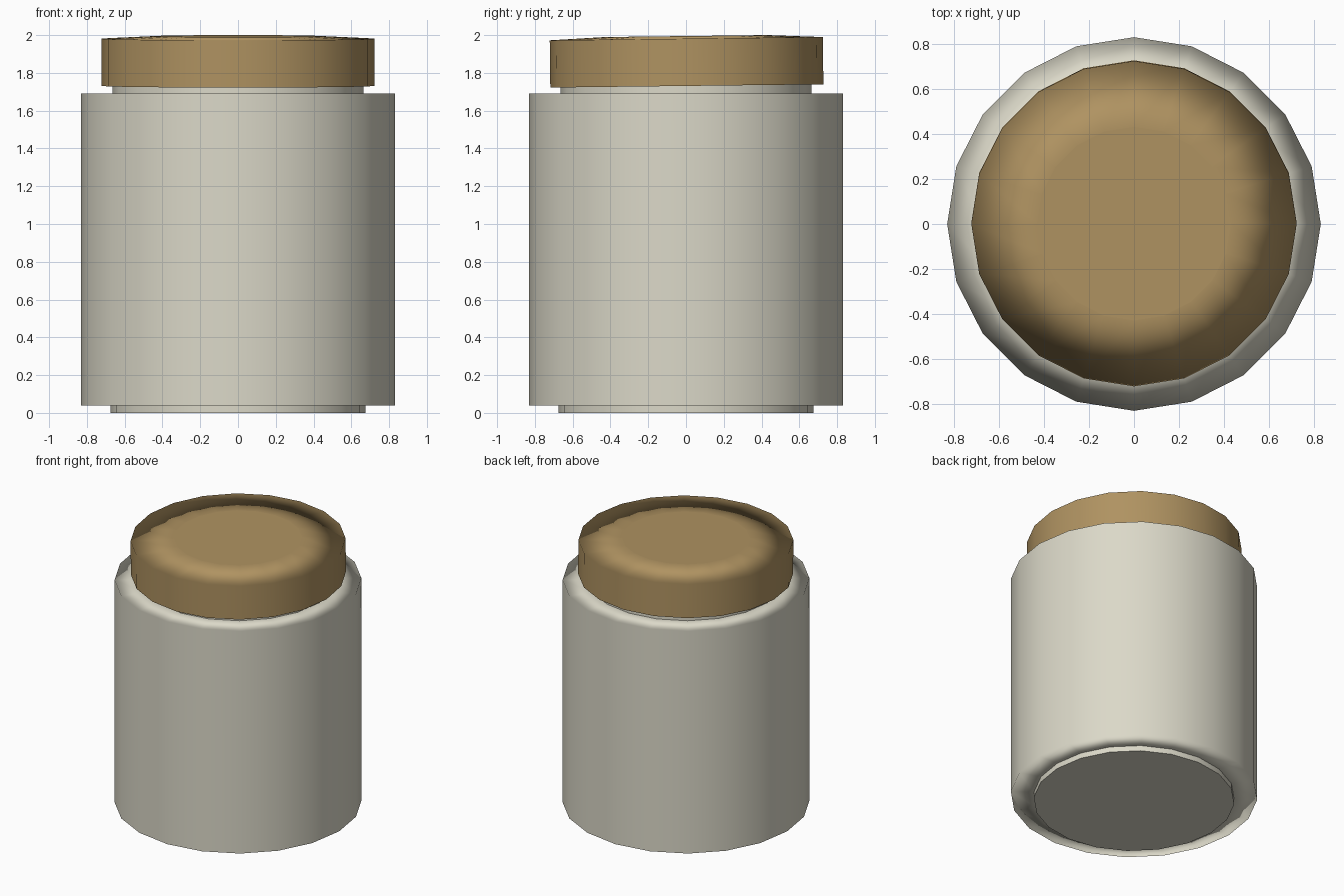
import bpy, math

if "Cube" in bpy.data.objects:
    bpy.data.objects.remove(bpy.data.objects["Cube"])

SIDES = 20


def material(name, rgb):
    m = bpy.data.materials.new(name)
    m.diffuse_color = (*rgb, 1.0)
    m.use_nodes = True
    m.node_tree.nodes["Principled BSDF"].inputs["Base Color"].default_value = m.diffuse_color
    return m


def lathe(name, profile, mat, radial_above=None):
    """Revolve (radius, height) points; both ends are closed with flat caps.
    Rings wider than radial_above get soft outward normals, so the wall stays
    clean and the top rolls over smoothly."""
    verts = [(r * math.cos(2 * math.pi * i / SIDES),
              r * math.sin(2 * math.pi * i / SIDES), z)
             for r, z in profile for i in range(SIDES)]
    faces = [list(reversed(range(SIDES)))]
    for k in range(len(profile) - 1):
        a, b = k * SIDES, (k + 1) * SIDES
        for i in range(SIDES):
            j = (i + 1) % SIDES
            faces.append([a + i, a + j, b + j, b + i])
    faces.append(list(range(len(verts) - SIDES, len(verts))))
    mesh = bpy.data.meshes.new(name)
    mesh.from_pydata(verts, [], faces)
    mesh.materials.append(mat)
    mesh.shade_smooth()
    # soft sideways normals on outer rings, straight ones on the flat caps
    normals = []
    for p in mesh.polygons:
        for v in p.vertices:
            x, y, z = verts[v]
            r = math.hypot(x, y)
            if abs(p.normal.z) > 0.9 and (r < radial_above or len(p.vertices) > 4):
                normals.append(tuple(p.normal))
            else:
                normals.append((x / r, y / r, 0.0))
    mesh.normals_split_custom_set(normals)
    ob = bpy.data.objects.new(name, mesh)
    bpy.context.collection.objects.link(ob)
    return ob


cream = material("cream_ceramic", (0.71, 0.69, 0.58))
wood = material("brown_wood", (0.43, 0.29, 0.12))

# jar: flat foot, straight wall, flat shoulder, neck
lathe("jar_body", [
    (0.675, 0.0), (0.675, 0.04), (0.83, 0.04),
    (0.83, 1.69), (0.665, 1.69), (0.665, 1.78),
], cream, 0.7)

# lid: slightly crowned disc, sitting a little crooked
lid = lathe("lid", [
    (0.723, -0.125), (0.723, 0.125), (0.43, 0.139),
], wood, 0.6)
lid.location = (0, 0.003, 1.856)
lid.rotation_euler = (0.012, 0, 0)
